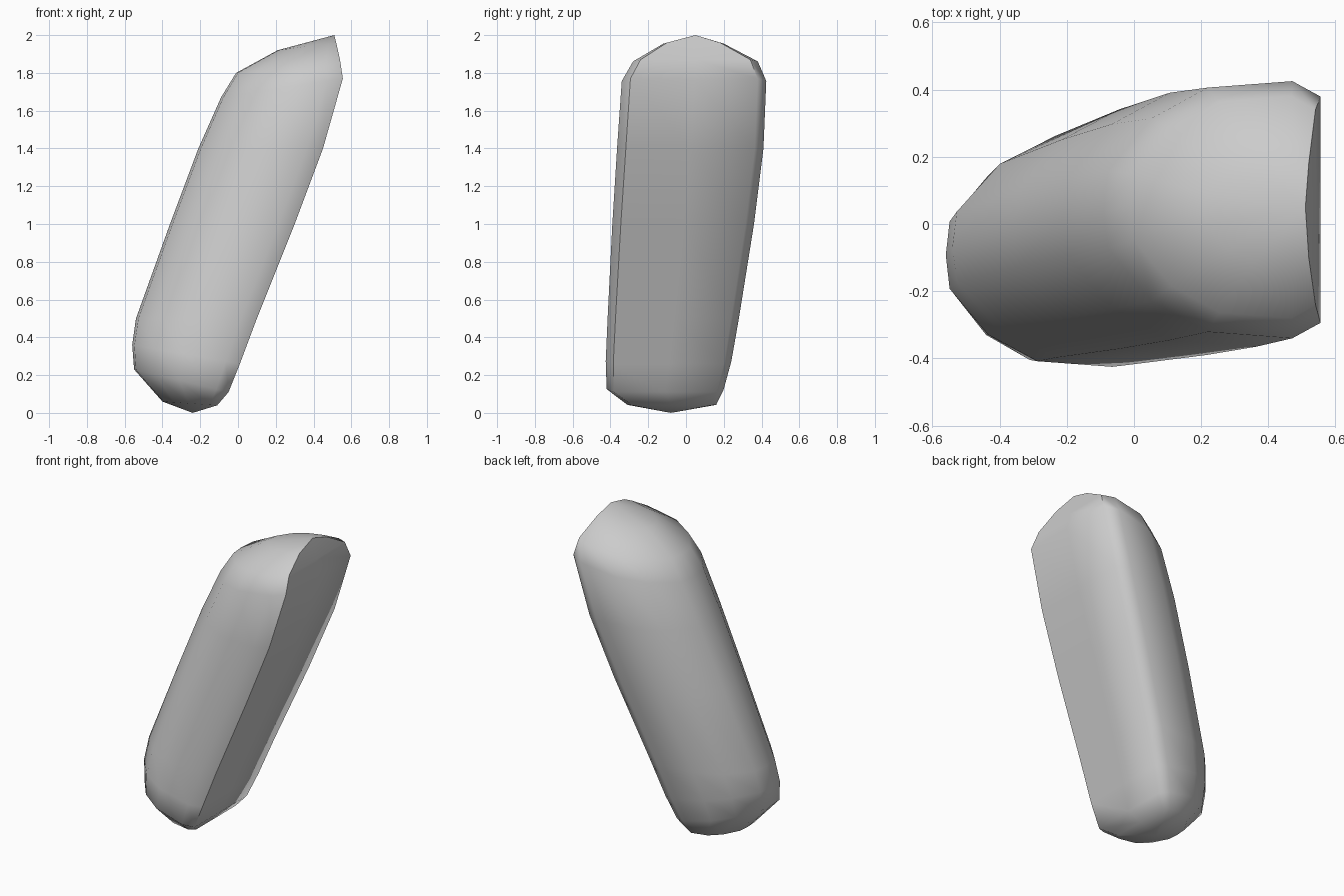
import bpy
import bmesh
from math import radians

if "Cube" in bpy.data.objects:
    bpy.data.objects.remove(bpy.data.objects["Cube"])

# Half of the D-shaped section: u runs from the round left side (0) to the flat right side (1)
HALF = [(0.02, 0.3), (0.22, 0.71), (0.48, 0.95), (0.87, 1.0), (1.0, 0.88)]
SECTION = [(0.0, 0.0)] + HALF + [(1.0, 0.0)] + [(u, -v) for u, v in reversed(HALF)]

# Rings from bottom to top: left x, left z, right x, right z, y min, y max
RINGS = [
    (-0.40, 0.06, -0.11, 0.04, -0.31, 0.16),
    (-0.55, 0.23, -0.05, 0.11, -0.42, 0.20),
    (-0.56, 0.36, 0.01, 0.26, -0.425, 0.24),
    (-0.54, 0.50, 0.10, 0.50, -0.415, 0.28),
    (-0.36, 1.00, 0.30, 1.00, -0.39, 0.36),
    (-0.21, 1.40, 0.45, 1.40, -0.365, 0.41),
    (-0.09, 1.67, 0.555, 1.77, -0.34, 0.425),
    (-0.01, 1.80, 0.54, 1.87, -0.28, 0.38),
    (0.21, 1.92, 0.52, 1.96, -0.12, 0.20),
]
BOTTOM = (-0.24, -0.08, 0.0)
TOP = (0.51, 0.05, 2.0)

bm = bmesh.new()


def add_ring(xl, zl, xr, zr, y0, y1):
    mid, half = (y0 + y1) / 2, (y1 - y0) / 2
    return [bm.verts.new((xl + (xr - xl) * u, mid + half * v, zl + (zr - zl) * u))
            for u, v in SECTION]


# Slanted body lofted through the rings
rings = [add_ring(*r) for r in RINGS]
n = len(SECTION)
for a, b in zip(rings, rings[1:]):
    for i in range(n):
        j = (i + 1) % n
        bm.faces.new((a[i], a[j], b[j], b[i]))

# Rounded ends
for ring, tip in ((rings[0], BOTTOM), (rings[-1], TOP)):
    pole = bm.verts.new(tip)
    for i in range(n):
        bm.faces.new((ring[i], ring[(i + 1) % n], pole))

bmesh.ops.recalc_face_normals(bm, faces=bm.faces[:])
mesh = bpy.data.meshes.new("slanted_capsule")
bm.to_mesh(mesh)
bm.free()

body = bpy.data.objects.new("slanted_capsule", mesh)
bpy.context.collection.objects.link(body)
bpy.context.view_layer.objects.active = body
body.select_set(True)
bpy.ops.object.shade_smooth_by_angle(angle=radians(60))
